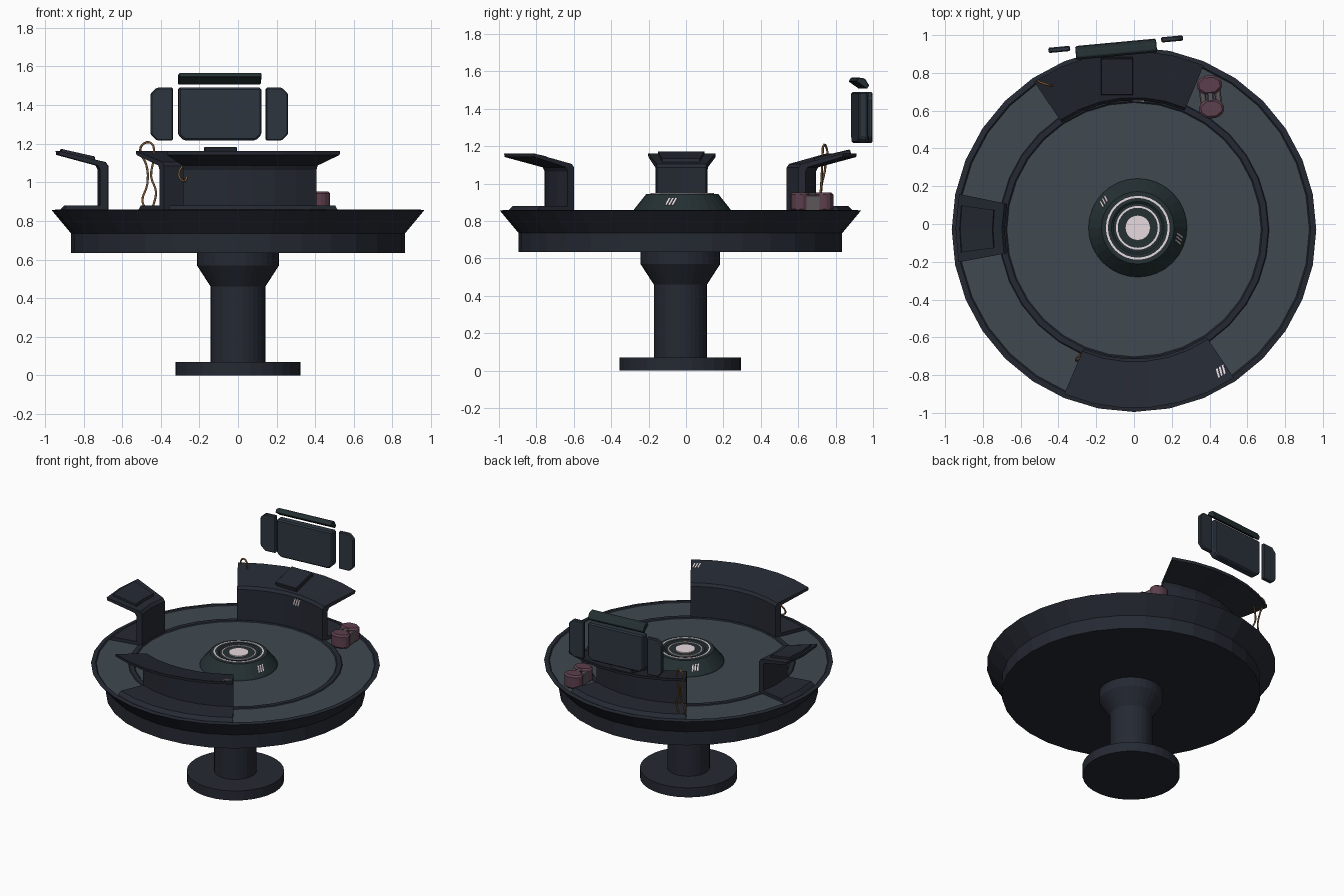
import bpy, bmesh
from math import sin, cos, radians, pi
from mathutils import Matrix, Vector

if "Cube" in bpy.data.objects:
    bpy.data.objects.remove(bpy.data.objects["Cube"])

CENTRE = Vector((0, -0.03, 0))


def material(name, rgb):
    m = bpy.data.materials.new(name)
    m.diffuse_color = (*rgb, 1)
    m.use_nodes = True
    m.node_tree.nodes["Principled BSDF"].inputs["Base Color"].default_value = m.diffuse_color
    return m


DARK = material("dark_metal", (0.018, 0.022, 0.032))
PANEL = material("grey_panel", (0.05, 0.066, 0.08))
GREEN = material("dark_green_metal", (0.018, 0.03, 0.033))
SCREEN = material("screen_blue", (0.026, 0.036, 0.05))
PALE = material("pale_light", (0.8, 0.7, 0.74))
WINE = material("wine_red", (0.11, 0.05, 0.075))
STONE = material("warm_grey", (0.11, 0.095, 0.1))
COPPER = material("copper", (0.2, 0.1, 0.04))


def finish(name, bm, mats, bevel=0):
    bmesh.ops.remove_doubles(bm, verts=bm.verts, dist=1e-5)
    bmesh.ops.recalc_face_normals(bm, faces=bm.faces)
    me = bpy.data.meshes.new(name)
    bm.to_mesh(me)
    bm.free()
    for m in mats:
        me.materials.append(m)
    ob = bpy.data.objects.new(name, me)
    bpy.context.collection.objects.link(ob)
    if bevel:
        mod = ob.modifiers.new("chamfer", 'BEVEL')
        mod.width, mod.segments = bevel, 1
    return ob


def sweep(name, profile, a0, a1, n, mats, centre=CENTRE, closed=False, strips=()):
    """Turn an (r, z) profile about z; strips lists the profile spans using material 2."""
    bm = bmesh.new()
    full = abs(a1 - a0) >= 360
    rows = []
    for i in range(n if full else n + 1):
        a = radians(a0 + (a1 - a0) * i / n)
        rows.append([bm.verts.new(centre + Vector((r * cos(a), r * sin(a), z))) for r, z in profile])
    k = len(profile)
    for i in range(n):
        p, q = rows[i], rows[(i + 1) % len(rows)]
        for j in range(k if closed else k - 1):
            f = bm.faces.new((p[j], q[j], q[(j + 1) % k], p[(j + 1) % k]))
            f.material_index = 1 if j in strips else 0
    if not full:
        bm.faces.new(rows[0])
        bm.faces.new(rows[-1])
    bmesh.ops.dissolve_degenerate(bm, dist=1e-5, edges=bm.edges)
    return finish(name, bm, mats)


def prism(name, outline, z0, z1, matrix, mat, bevel=0):
    bm = bmesh.new()
    lo = [bm.verts.new(matrix @ Vector((x, y, z0))) for x, y in outline]
    hi = [bm.verts.new(matrix @ Vector((x, y, z1))) for x, y in outline]
    bm.faces.new(lo)
    bm.faces.new(hi)
    for i in range(len(lo)):
        j = (i + 1) % len(lo)
        bm.faces.new((lo[i], lo[j], hi[j], hi[i]))
    return finish(name, bm, [mat], bevel)


def rect(w, h, x=0, y=0, skew=0):
    return [(x - w/2 - skew, y - h/2), (x + w/2 - skew, y - h/2),
            (x + w/2 + skew, y + h/2), (x - w/2 + skew, y + h/2)]


def frame(loc, azimuth, nr, nz):
    """Local x tangent, y up the slope, z along the normal (nr, nz)."""
    a = radians(azimuth)
    n = Vector((nr * cos(a), nr * sin(a), nz)).normalized()
    t = Vector((-sin(a), cos(a), 0))
    m = Matrix((t, n.cross(t), n)).transposed().to_4x4()
    return Matrix.Translation(loc) @ m


def polar(r, azimuth, z, centre=CENTRE):
    a = radians(azimuth)
    return centre + Vector((r * cos(a), r * sin(a), z))


# Pedestal and table
sweep("pedestal", [(0, 0), (.325, 0), (.325, .07), (.142, .07), (.142, .46), (.213, .57),
                   (.213, .64), (0, .64)], 0, 360, 32, [DARK])
sweep("table", [(0, .635), (.865, .635), (.865, .735), (.965, .855), (.935, .86), (.928, .853),
                (.715, .853), (.71, .859), (.68, .859), (.673, .853), (0, .853)],
      0, 360, 32, [DARK, PANEL], strips=(5, 9))

# Central projector with light rings
HUB = Vector((.02, -.02, 0))
sweep("projector", [(0, .85), (.262, .85), (.258, .862), (.192, .945), (.14, .945), (.13, .938),
                    (0, .938)], 0, 360, 32, [GREEN], HUB)
for i, (r0, r1, z) in enumerate([(.158, .169, .949), (.106, .116, .944)]):
    sweep(f"light_ring_{i}", [(r0, .93), (r1, .93), (r1, z), (r0, z)], 0, 360, 32,
          [PALE], HUB, closed=True)
sweep("projector_lens", [(0, .93), (.067, .93), (.067, .946), (0, .946)], 0, 360, 24, [PALE], HUB)

# Consoles: base plate, wall and sloping desk in one section
SECTION = [(.685, .855), (.685, 1.085), (.70, 1.105), (.945, 1.162), (.942, 1.142),
           (.738, 1.087), (.727, 1.065), (.727, .88), (.90, .88), (.925, .855)]
for name, a0, a1, n in [("back_console", 67, 124, 6), ("front_console", 247, 304, 6),
                        ("left_console", 168.5, 190.5, 2)]:
    sweep(name, SECTION, a0, a1, n, [DARK], closed=True)
sweep("left_console_panel", [(.745, 1.11), (.75, 1.134), (.92, 1.172), (.925, 1.15)],
      172, 187.5, 2, [DARK], closed=True)
prism("back_console_panel", rect(.172, .2), -.01, .025,
      frame((-.09, .785, 1.136), 90, -.057, .245), DARK, .004)

# Three-stripe markings
marks = [(polar(.226, 142, .903, HUB), 142, .085, .068),
         (polar(.226, 345, .903, HUB), 345, .085, .068),
         (polar(.88, 301.5, 1.147), 301.5, -.057, .245),
         (polar(.682, 88, 1.055), 88, -1, 0)]
for i, mark in enumerate(marks):
    for s in (-1, 0, 1):
        prism(f"marking_{i}_{s + 1}", rect(.01, .048, s * .018, 0, .007), -.006, .004,
              frame(*mark), PALE)

# Floating display: centre screen, two wings, top bar
BASE = Matrix.Translation((-.097, .952, 0)) @ Matrix.Rotation(radians(5.3), 4, 'Z')
UPRIGHT = BASE @ Matrix.Rotation(pi / 2, 4, 'X')
prism("main_screen", [(-.215, 1.245), (-.185, 1.217), (.185, 1.217), (.215, 1.245),
                      (.215, 1.49), (-.215, 1.49)], -.01, .05, UPRIGHT, SCREEN, .009)
for side, label in ((-1, "left"), (1, "right")):
    prism(label + "_screen", [(side * u, z) for u, z in [
        (.242, 1.217), (.325, 1.217), (.358, 1.25), (.358, 1.458), (.325, 1.49), (.242, 1.49)]],
        -.014, .014, UPRIGHT, SCREEN, .006)
SIDEWAYS = BASE @ Matrix(((0, 0, 1, 0), (1, 0, 0, 0), (0, 1, 0, 0), (0, 0, 0, 1)))
prism("screen_top_bar", [(-.065, 1.545), (-.05, 1.567), (-.015, 1.562), (.008, 1.525),
                         (-.005, 1.505), (-.055, 1.54)], -.215, .215, SIDEWAYS, GREEN, .004)

# Twin canister: two octagonal ends joined by rails
CAN = Matrix.Translation((.405, .673, .853)) @ Matrix.Rotation(radians(5), 4, 'Z')
for side, label in ((-1, "front"), (1, "back")):
    octagon = [(.072 * cos(radians(22.5 + 45 * i)), side * .063 + .055 * sin(radians(22.5 + 45 * i)))
               for i in range(8)]
    prism(label + "_canister", octagon, 0, .1, CAN, WINE, .012)
for s in (-1, 0, 1):
    prism(f"canister_rail_{s + 1}", rect(.034, .13, s * .04), 0, .096 - .01 * abs(s), CAN, STONE, .006)


# Loose cables
def cable(name, points):
    cu = bpy.data.curves.new(name, 'CURVE')
    cu.dimensions = '3D'
    cu.bevel_depth, cu.bevel_resolution, cu.resolution_u = .006, 1, 4
    cu.use_fill_caps = True
    sp = cu.splines.new('BEZIER')
    sp.bezier_points.add(len(points) - 1)
    for bp, p in zip(sp.bezier_points, points):
        bp.co = p
        bp.handle_left_type = bp.handle_right_type = 'AUTO'
    cu.materials.append(COPPER)
    bpy.context.collection.objects.link(bpy.data.objects.new(name, cu))


cable("long_cable", [(-.51, .76, 1.14), (-.495, .75, 1.195), (-.45, .735, 1.203), (-.436, .73, 1.14),
                     (-.45, .725, 1.03), (-.425, .72, .95), (-.445, .715, .86)])
cable("second_cable", [(-.50, .74, 1.14), (-.475, .745, 1.09), (-.47, .725, .99),
                       (-.495, .72, .9), (-.475, .715, .86)])
cable("short_cable", [(-.28, -.69, 1.09), (-.303, -.71, 1.06), (-.30, -.725, 1.02),
                      (-.275, -.715, 1.008), (-.265, -.70, 1.03)])
